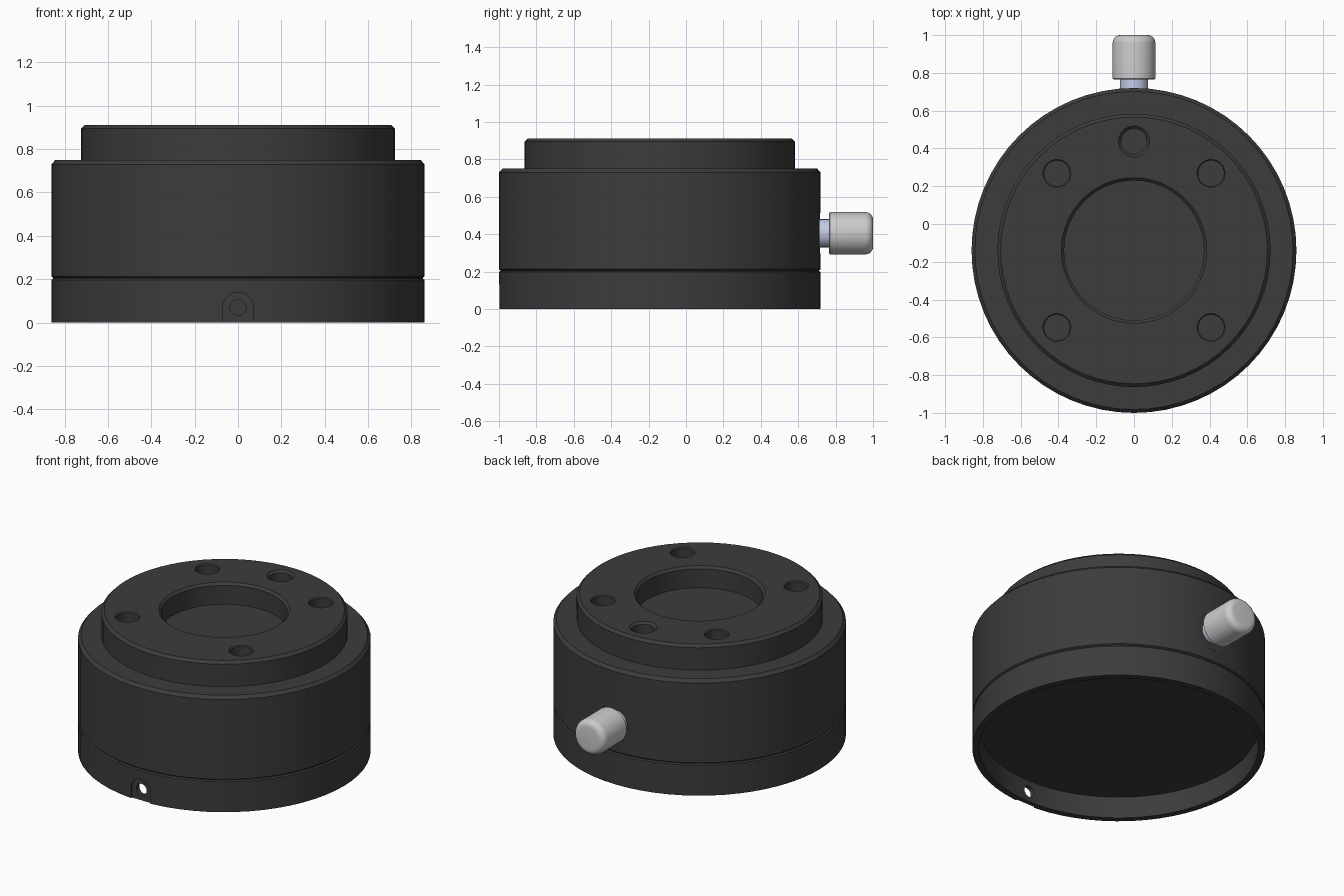
import bpy, bmesh
from math import pi, sin, cos, radians
from mathutils import Matrix

if "Cube" in bpy.data.objects:
    bpy.data.objects.remove(bpy.data.objects["Cube"])

CY = -0.14  # y of the housing axis


def material(name, rgb):
    m = bpy.data.materials.new(name)
    m.diffuse_color = (*rgb, 1)
    m.use_nodes = True
    m.node_tree.nodes["Principled BSDF"].inputs["Base Color"].default_value = m.diffuse_color
    return m


def finish(name, bm, mat=None):
    bmesh.ops.recalc_face_normals(bm, faces=bm.faces[:])
    me = bpy.data.meshes.new(name)
    bm.to_mesh(me)
    bm.free()
    ob = bpy.data.objects.new(name, me)
    bpy.context.collection.objects.link(ob)
    if mat:
        me.materials.append(mat)
    return ob


def lathe(name, profile, seg, loc, mat=None, rot_x=0):
    """Spin (radius, height) points; radius 0 closes on the axis."""
    bm = bmesh.new()
    rings = []
    for r, h in profile:
        n = 1 if r == 0 else seg
        rings.append([bm.verts.new((r * cos(2 * pi * i / seg), r * sin(2 * pi * i / seg), h))
                      for i in range(n)])
    for a, b in zip(rings, rings[1:]):
        if len(a) == 1 or len(b) == 1:
            bm.faces.new(b if len(a) == 1 else a)
            continue
        for i in range(seg):
            j = (i + 1) % seg
            bm.faces.new((a[i], a[j], b[j], b[i]))
    for v in [r[0] for r in rings if len(r) == 1]:
        bm.verts.remove(v)
    bm.transform(Matrix.Translation(loc) @ Matrix.Rotation(rot_x, 4, 'X'))
    return finish(name, bm, mat)


def select(ob):
    bpy.ops.object.select_all(action='DESELECT')
    ob.select_set(True)
    bpy.context.view_layer.objects.active = ob


def cut(target, cutter):
    select(target)
    mod = target.modifiers.new("cut", 'BOOLEAN')
    mod.operation, mod.solver, mod.object = 'DIFFERENCE', 'EXACT', cutter
    bpy.ops.object.modifier_apply(modifier=mod.name)
    bpy.data.objects.remove(cutter)


def smooth(ob):
    select(ob)
    bpy.ops.object.shade_smooth_by_angle(angle=radians(30))


black = material("black_anodised", (0.045, 0.045, 0.045))
silver = material("knob_grey", (0.6, 0.6, 0.6))
steel = material("steel_blue", (0.55, 0.6, 0.78))

# housing: bottom cavity, grooved wall, shoulder, raised flange, centre bore
housing = lathe("housing", [
    (0, 0.14), (0.82, 0.14), (0.82, 0), (0.86, 0), (0.86, 0.197), (0.852, 0.203),
    (0.852, 0.207), (0.86, 0.213), (0.86, 0.73), (0.842, 0.75), (0.723, 0.75),
    (0.723, 0.895), (0.706, 0.912), (0.385, 0.912), (0.37, 0.897), (0.37, 0.775),
    (0, 0.775)], 64, (0, CY, 0), black)

# five chamfered mounting holes in the flange
for deg in (45, 90, 135, 225, 315):
    a = radians(deg)
    r = 0.068
    d = 0.014 if deg == 90 else 0.006
    cut(housing, lathe("hole_cutter", [(0, -0.07), (r, -0.07), (r, -d), (r + d + 0.02, 0.02), (0, 0.02)],
                       32, (0.577 * cos(a), CY + 0.577 * sin(a), 0.912)))

# arched flat on the front with a cross hole through the skirt
bm = bmesh.new()
outline = [(0.07 * cos(pi * i / 16), 0.07 + 0.07 * sin(pi * i / 16)) for i in range(17)]
outline += [(-0.07, -0.05), (0.07, -0.05)]
face = bm.faces.new([bm.verts.new((x, -1.1, z)) for x, z in outline])
ext = bmesh.ops.extrude_face_region(bm, geom=[face])
bmesh.ops.translate(bm, vec=(0, 0.112, 0),
                    verts=[g for g in ext["geom"] if isinstance(g, bmesh.types.BMVert)])
cut(housing, finish("arch_cutter", bm))
cut(housing, lathe("cross_hole_cutter", [(0, 0), (0.037, 0), (0.037, 0.3), (0, 0.3)],
                   32, (0, -1.15, 0.07), rot_x=-pi / 2))

# flat seat behind the knob
cut(housing, lathe("seat_cutter", [(0, 0), (0.118, 0), (0.118, 0.1), (0, 0.1)],
                   48, (0, 0.713, 0.405), rot_x=-pi / 2))
smooth(housing)

# knob shaft
smooth(lathe("knob_shaft", [(0, 0), (0.075, 0), (0.075, 0.1), (0, 0.1)],
             32, (0, 0.68, 0.405), steel, -pi / 2))

# rounded knob
fillet = [(0.073 + 0.04 * cos(pi / 2 * i / 6), 0.195 + 0.04 * sin(pi / 2 * i / 6)) for i in range(7)]
smooth(lathe("knob", [(0, 0), (0.108, 0), (0.113, 0.005)] + fillet + [(0, 0.235)],
             48, (0, 0.765, 0.405), silver, -pi / 2))
